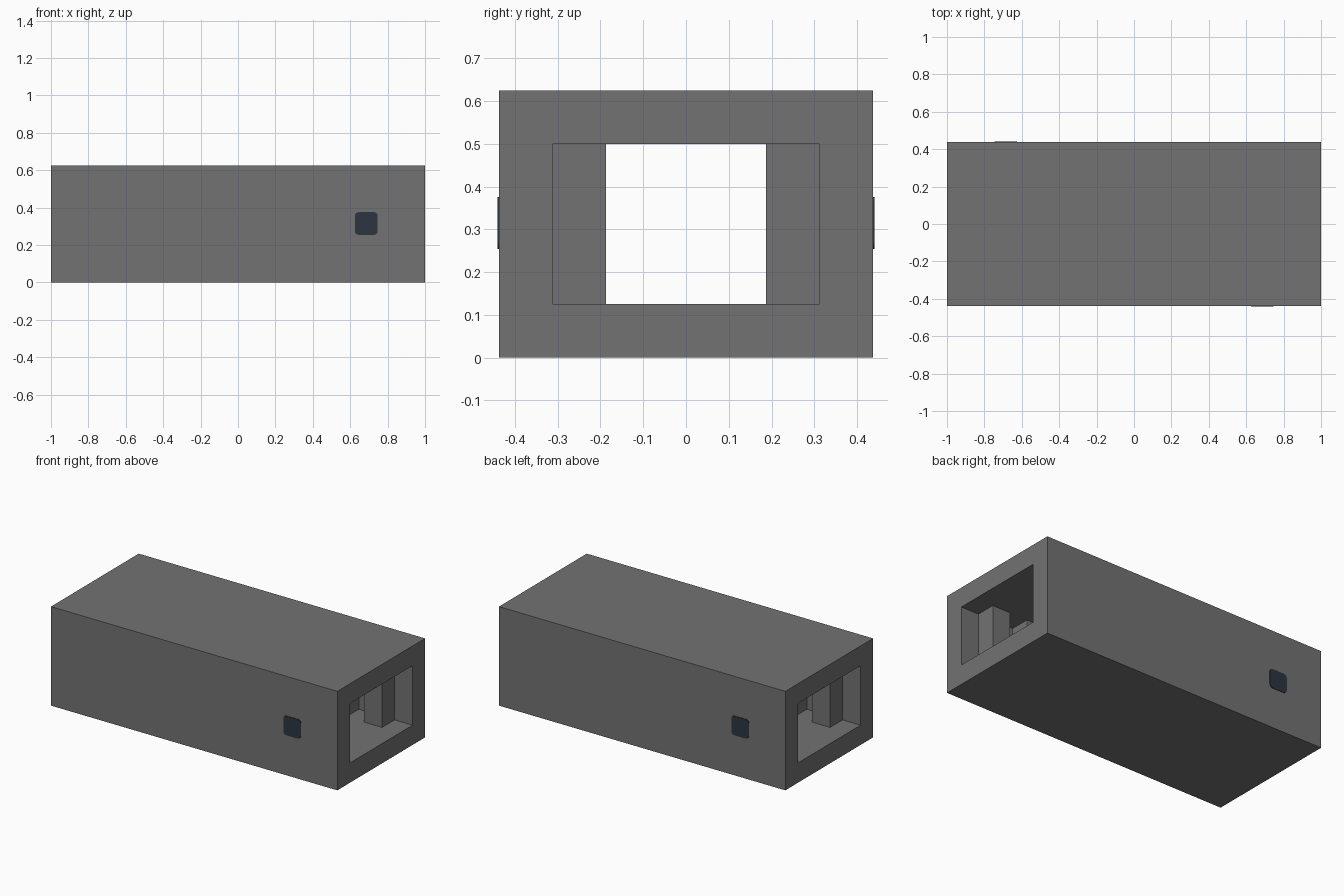
import bpy
import bmesh
from mathutils import Matrix

cube = bpy.data.objects.get("Cube")
if cube:
    bpy.data.objects.remove(cube, do_unlink=True)

LENGTH, WIDTH, HEIGHT = 2.0, 0.875, 0.625
WALL = 0.125
RIB = 0.125
EMBED = 0.01


def make_material(name, colour):
    mat = bpy.data.materials.new(name)
    mat.use_nodes = True
    mat.diffuse_color = (*colour, 1)
    mat.node_tree.nodes["Principled BSDF"].inputs["Base Color"].default_value = (*colour, 1)
    return mat


def add_object(name, bm, mat):
    bmesh.ops.recalc_face_normals(bm, faces=bm.faces)
    mesh = bpy.data.meshes.new(name)
    bm.to_mesh(mesh)
    bm.free()
    mesh.materials.append(mat)
    obj = bpy.data.objects.new(name, mesh)
    bpy.context.collection.objects.link(obj)
    return obj


def box_mesh(size, centre):
    bm = bmesh.new()
    bmesh.ops.create_cube(bm, size=1, matrix=Matrix.Translation(centre) @ Matrix.Diagonal((*size, 1)))
    return bm


grey = make_material("wall grey", (0.17, 0.17, 0.17))
navy = make_material("button navy", (0.025, 0.036, 0.053))

# Rectangular tube, open at both ends
bm = bmesh.new()


def ring(x, inset):
    y, low, high = WIDTH / 2 - inset, inset, HEIGHT - inset
    return [bm.verts.new((x, *p)) for p in ((-y, low), (y, low), (y, high), (-y, high))]


loops = [ring(-LENGTH / 2, 0), ring(LENGTH / 2, 0), ring(LENGTH / 2, WALL), ring(-LENGTH / 2, WALL)]
for a, b in zip(loops, loops[1:] + loops[:1]):
    for i in range(4):
        j = (i + 1) % 4
        bm.faces.new((a[i], a[j], b[j], b[i]))
add_object("corridor_shell", bm, grey)

# Paired door ribs, with a slot between them, at each end of both side walls
for end, end_name in ((1, "left"), (-1, "right")):
    for side, side_name in ((-1, "front"), (1, "back")):
        for x, place in ((0.8125, "outer"), (0.5625, "inner")):
            depth = RIB + EMBED
            y = side * (WIDTH / 2 - WALL + EMBED - depth / 2)
            size = (RIB, depth, HEIGHT - 2 * WALL + 2 * EMBED)
            add_object(f"{place}_door_rib_{end_name}_{side_name}",
                       box_mesh(size, (end * x, y, HEIGHT / 2)), grey)

# Thin rounded button plates at diagonally opposite ends
for side, name in ((-1, "front_button"), (1, "back_button")):
    bm = box_mesh((0.122, 0.006, 0.122), (-side * 0.686, side * WIDTH / 2, 0.315))
    corners = [e for e in bm.edges if abs(e.verts[0].co.y - e.verts[1].co.y) > 0.001]
    bmesh.ops.bevel(bm, geom=corners, offset=0.02, segments=3, profile=0.5, affect='EDGES')
    add_object(name, bm, navy)
